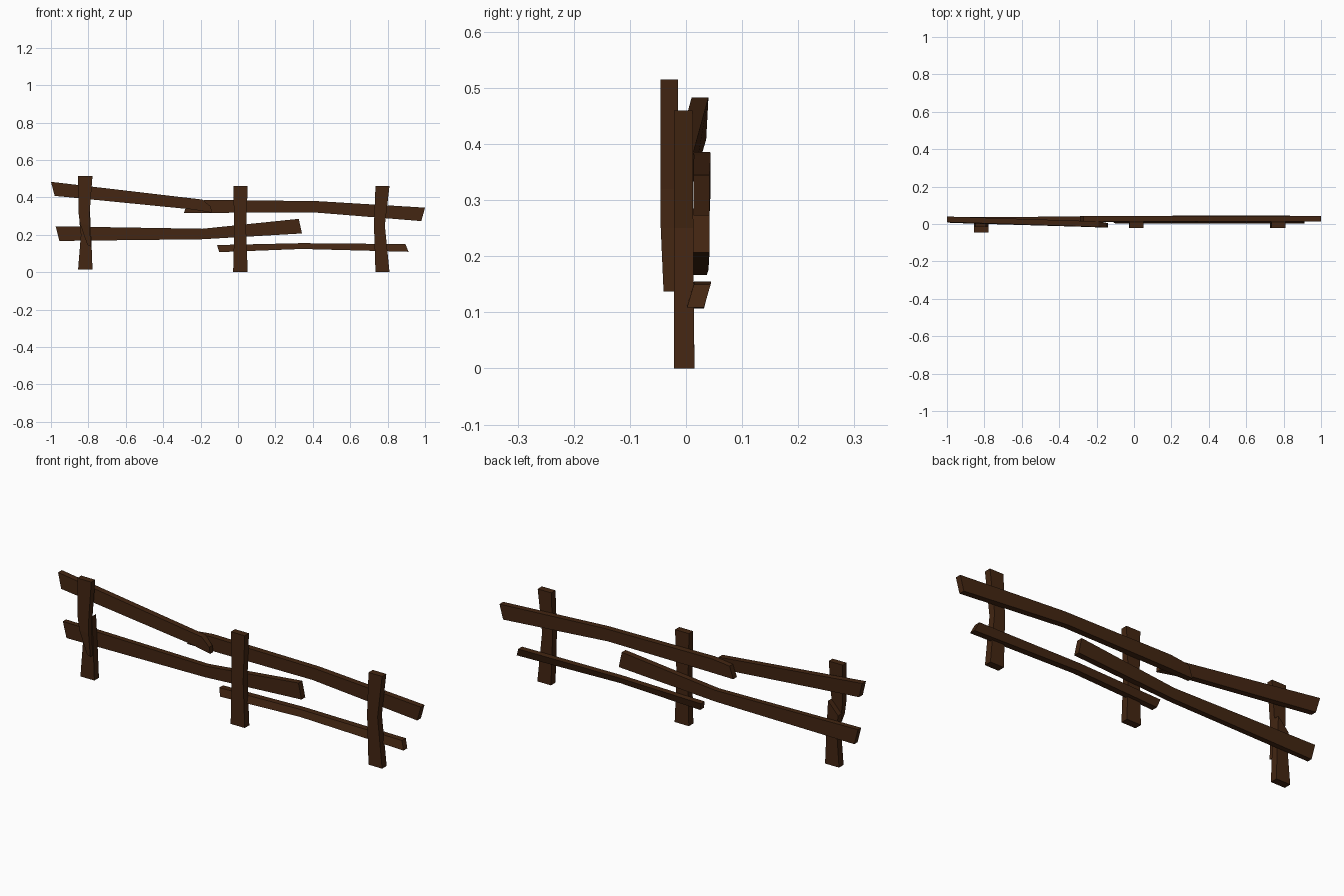
import bpy, bmesh

wood = bpy.data.materials.new("dark brown wood")
wood.diffuse_color = (0.056, 0.019, 0.006, 1)


def board(name, stations):
    """Loft a plank through stations: two edge points (x, z), front y at each, thickness."""
    bm = bmesh.new()
    rings = []
    for (xa, za), (xb, zb), ya, yb, t in stations:
        pts = [(xa, ya, za), (xb, yb, zb), (xb, yb + t, zb), (xa, ya + t, za)]
        rings.append([bm.verts.new(p) for p in pts])
    for r, s in zip(rings, rings[1:]):
        for i in range(4):
            j = (i + 1) % 4
            bm.faces.new((r[i], r[j], s[j], s[i]))
    bm.faces.new(rings[0])
    bm.faces.new(rings[-1])
    bmesh.ops.recalc_face_normals(bm, faces=bm.faces)
    me = bpy.data.meshes.new(name)
    bm.to_mesh(me)
    bm.free()
    me.materials.append(wood)
    ob = bpy.data.objects.new(name, me)
    bpy.context.collection.objects.link(ob)


# Standing posts
board("middle_post", [((-.026, 0), (.052, 0), -.021, -.021, .036),
                      ((-.02, .23), (.043, .23), -.021, -.021, .034),
                      ((-.025, .46), (.052, .46), -.021, -.021, .033)])
board("right_post", [((.735, 0), (.81, 0), -.021, -.021, .036),
                     ((.727, .25), (.785, .25), -.021, -.021, .034),
                     ((.735, .46), (.81, .46), -.021, -.021, .033)])

# Broken left post: stump with the split upper half in front
board("left_post_stump", [((-.855, .015), (-.778, .015), -.021, -.021, .036),
                          ((-.84, .2), (-.785, .2), -.021, -.021, .034),
                          ((-.848, .27), (-.792, .33), -.021, -.021, .033)])
board("left_post_top", [((-.805, .145), (-.787, .137), -.04, -.04, .02),
                        ((-.845, .26), (-.793, .25), -.045, -.045, .03),
                        ((-.853, .32), (-.793, .32), -.045, -.045, .03),
                        ((-.855, .515), (-.778, .515), -.045, -.045, .031)])

# Top rails, overlapping where the rail is broken
board("top_left_rail", [((-.98, .408), (-1, .483), .006, .01, .03),
                        ((-.24, .335), (-.19, .388), -.016, -.016, .03),
                        ((-.14, .318), (-.145, .35), -.02, -.02, .025)])
board("top_right_rail", [((-.29, .315), (-.27, .375), .013, .013, .029),
                         ((-.17, .317), (-.17, .386), .013, .013, .03),
                         ((.4, .32), (.42, .38), .014, .014, .03),
                         ((.98, .273), (1, .345), .013, .013, .029)])

# Lower rails
board("middle_rail", [((-.955, .167), (-.975, .245), .012, .012, .025),
                      ((-.19, .176), (-.19, .232), .012, .012, .028),
                      ((.342, .207), (.325, .285), .012, .012, .03)])
board("bottom_rail", [((-.1, .107), (-.112, .145), .002, .012, .03),
                      ((.34, .124), (.34, .155), .002, .014, .031),
                      ((.912, .109), (.895, .15), .002, .014, .03)])
